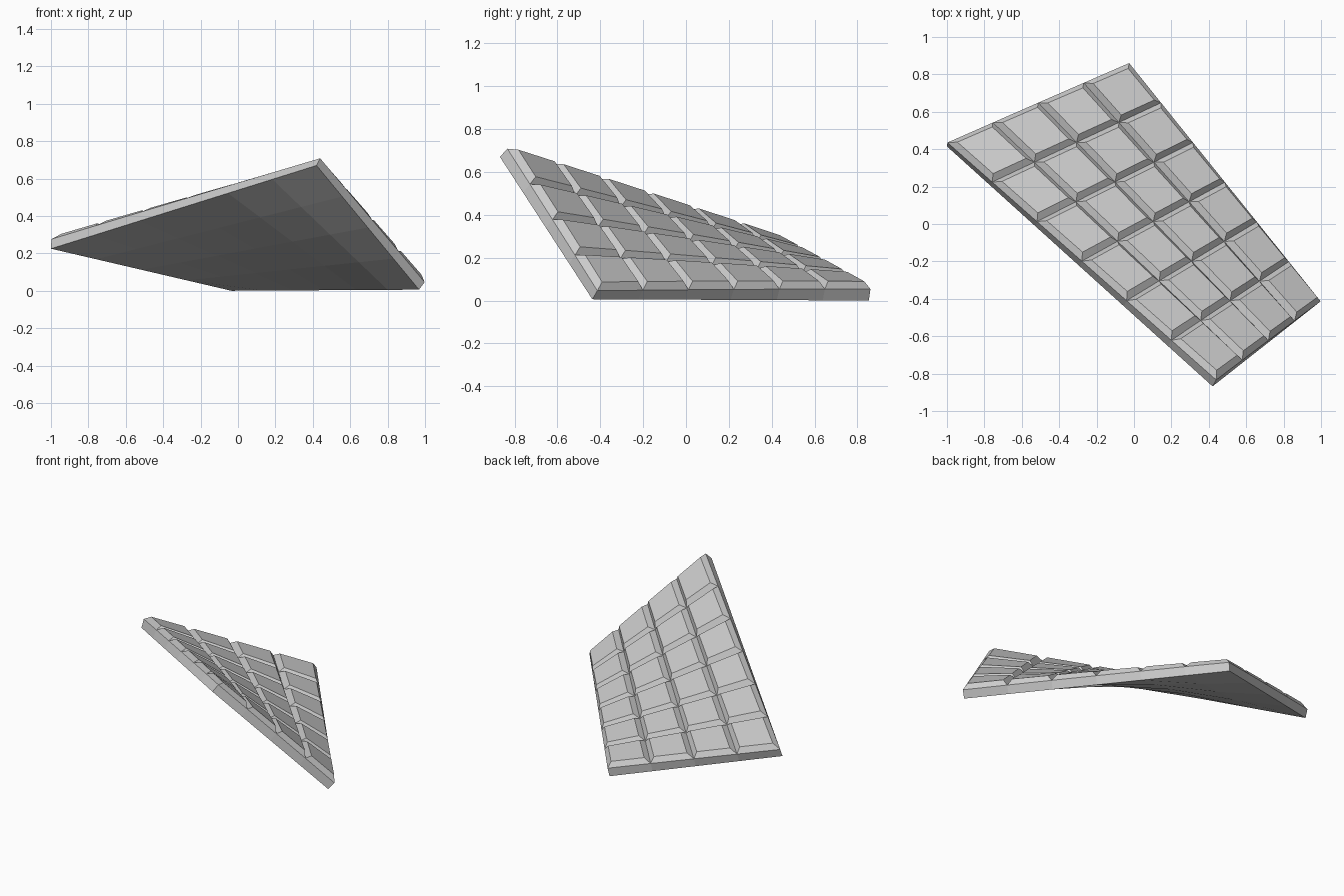
import bpy, bmesh
from mathutils import Vector

if "Cube" in bpy.data.objects:
    bpy.data.objects.remove(bpy.data.objects["Cube"])

# Underside corners of the twisted bar
A = Vector((-1.0, 0.415, 0.225))
B = Vector((-0.035, 0.853, 0.0))
C = Vector((0.968, -0.437, 0.006))
D = Vector((0.42, -0.868, 0.67))
WIDTH, LENGTH = 1.05, 1.8      # flat size before warping
SLAB, RAISE, INSET = 0.055, 0.03, 0.03


def warp(p):
    """Move a point of the flat bar onto the twisted (bilinear) sheet."""
    u, v = p.x / WIDTH + 0.5, p.y / LENGTH + 0.5
    du = (B - A).lerp(C - D, v)
    dv = (D - A).lerp(C - B, u)
    normal = dv.cross(du).normalized()
    if normal.z < 0:
        normal = -normal
    return A.lerp(B, u).lerp(D.lerp(C, u), v) + normal * p.z


bm = bmesh.new()

# Flat slab: 4 x 6 squares
bmesh.ops.create_grid(bm, x_segments=4, y_segments=6, size=0.5)
for v in bm.verts:
    v.co = Vector((v.co.x * WIDTH, v.co.y * LENGTH, 0))
base = bm.faces[:]
ext = bmesh.ops.extrude_face_region(bm, geom=base, use_keep_orig=True)
top = [f for f in ext["geom"] if isinstance(f, bmesh.types.BMFace)]
for v in {v for f in top for v in f.verts}:
    v.co.z = SLAB
bmesh.ops.recalc_face_normals(bm, faces=bm.faces[:])

# Raised squares with sloped sides, leaving V grooves between them
bmesh.ops.inset_individual(bm, faces=top, thickness=INSET, depth=0, use_even_offset=True)
for v in {v for f in top for v in f.verts}:
    v.co.z = SLAB + RAISE

# Twist the bar
for v in bm.verts:
    v.co = warp(v.co)
bmesh.ops.recalc_face_normals(bm, faces=bm.faces[:])

mesh = bpy.data.meshes.new("segmented_bar")
bm.to_mesh(mesh)
bm.free()
bar = bpy.data.objects.new("segmented_bar", mesh)
bpy.context.collection.objects.link(bar)
